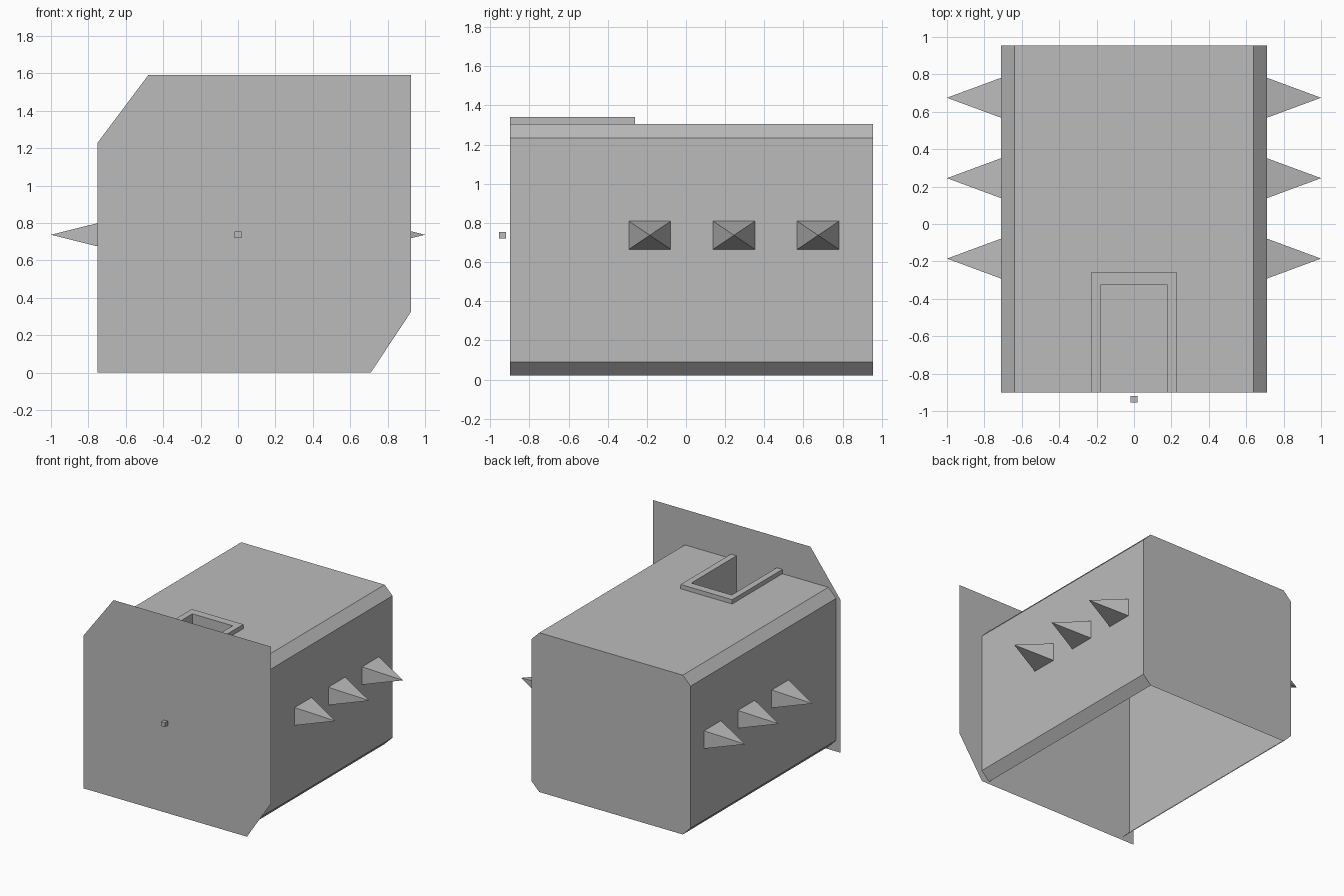
import bpy
import bmesh

cube = bpy.data.objects.get("Cube")
if cube:
    bpy.data.objects.remove(cube, do_unlink=True)

grey = bpy.data.materials.new("plain_grey")
grey.use_nodes = True
grey.diffuse_color = (0.5, 0.5, 0.5, 1)
grey.node_tree.nodes["Principled BSDF"].inputs["Base Color"].default_value = grey.diffuse_color

FRONT, BACK = -0.9, 0.955
SIDE, BOTTOM, TOP, BEVEL = 0.71, 0.02, 1.305, 0.07
MID_Z = 0.737


def finish(name, bm):
    mesh = bpy.data.meshes.new(name)
    bm.to_mesh(mesh)
    bm.free()
    mesh.materials.append(grey)
    obj = bpy.data.objects.new(name, mesh)
    bpy.context.collection.objects.link(obj)
    return obj


def polygon(bm, points):
    return bm.faces.new([bm.verts.new(p) for p in points])


def u_outline(half, back, outer_half, outer_back, z):
    """U-shaped outline, open towards the front."""
    return [(-outer_half, FRONT, z), (-half, FRONT, z), (-half, back, z), (half, back, z),
            (half, FRONT, z), (outer_half, FRONT, z), (outer_half, outer_back, z),
            (-outer_half, outer_back, z)]


# Hollow body: bevelled section swept front to back, open underneath
INNER = SIDE - BEVEL
half_section = [(INNER, BOTTOM), (SIDE, BOTTOM + BEVEL), (SIDE, TOP - BEVEL), (INNER, TOP)]
HOLE_X, HOLE_BACK, FLOOR = 0.18, -0.325, 0.87
bm = bmesh.new()
for s in (1, -1):
    for (xa, za), (xb, zb) in zip(half_section, half_section[1:]):
        quad = [(s * xa, FRONT, za), (s * xa, BACK, za), (s * xb, BACK, zb), (s * xb, FRONT, zb)]
        polygon(bm, quad[::s])
section = half_section + [(-x, z) for x, z in reversed(half_section)]
polygon(bm, [(x, BACK, z) for x, z in reversed(section)])
polygon(bm, u_outline(HOLE_X, HOLE_BACK, INNER, BACK, TOP))
bmesh.ops.remove_doubles(bm, verts=bm.verts, dist=0.0001)
finish("body", bm)

# Recessed slot in the roof, closed at the front by the front panel
bm = bmesh.new()
path = [(-HOLE_X, FRONT), (-HOLE_X, HOLE_BACK), (HOLE_X, HOLE_BACK), (HOLE_X, FRONT)]
for a, b in zip(path, path[1:]):
    polygon(bm, [(*a, FLOOR), (*a, TOP), (*b, TOP), (*b, FLOOR)])
polygon(bm, [(x, y, FLOOR) for x, y in reversed(path)])
bmesh.ops.remove_doubles(bm, verts=bm.verts, dist=0.0001)
finish("roof_slot", bm)

# Raised rim round the slot
bm = bmesh.new()
base = polygon(bm, u_outline(HOLE_X, HOLE_BACK, 0.23, -0.26, TOP))
raised = bmesh.ops.extrude_face_region(bm, geom=[base])["geom"]
bmesh.ops.translate(bm, vec=(0, 0, 0.035),
                    verts=[v for v in raised if isinstance(v, bmesh.types.BMVert)])
bmesh.ops.recalc_face_normals(bm, faces=bm.faces)
finish("slot_rim", bm)

# Thin oversized front panel with two clipped corners
bm = bmesh.new()
panel = [(-0.75, 0), (0.71, 0), (0.925, 0.325), (0.925, 1.59), (-0.48, 1.59), (-0.75, 1.23)]
polygon(bm, [(x, FRONT, z) for x, z in panel])
finish("front_panel", bm)

# Small floating knob ahead of the panel
bm = bmesh.new()
bmesh.ops.create_cube(bm, size=0.035)
bmesh.ops.translate(bm, vec=(0, -0.9375, MID_Z), verts=bm.verts)
finish("knob", bm)

# Rows of pyramid spikes on both sides
for side, s in (("left", 1), ("right", -1)):
    for i in range(3):
        y = -0.185 + 0.43 * i
        bm = bmesh.new()
        base = [(s * SIDE, y + dy * 0.107, MID_Z + dz * 0.072)
                for dy, dz in ((-1, -1), (1, -1), (1, 1), (-1, 1))]
        for a, b in zip(base, base[1:] + base[:1]):
            polygon(bm, [a, b, (s, y, MID_Z)])
        bmesh.ops.remove_doubles(bm, verts=bm.verts, dist=0.0001)
        if s < 0:
            bmesh.ops.reverse_faces(bm, faces=bm.faces)
        finish(f"{side}_spike_{i + 1}", bm)
